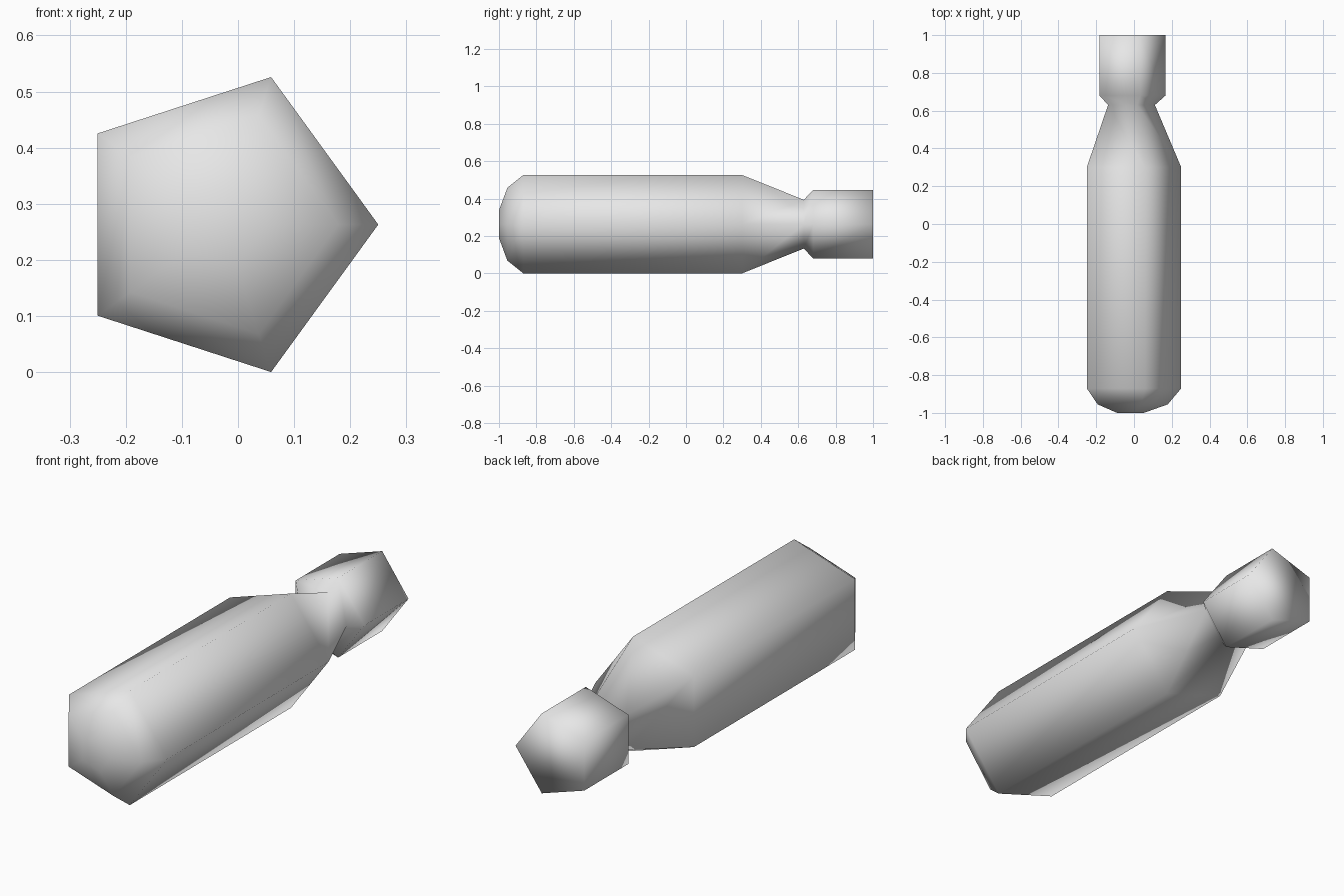
import bpy
import bmesh
from math import cos, sin, tau

cube = bpy.data.objects.get("Cube")
if cube:
    bpy.data.objects.remove(cube, do_unlink=True)

SIDES = 5
CENTRE_X, CENTRE_Z = -0.0264, 0.263

# Profile along the length, nose to tail: (y, radius)
PROFILE = [
    (-1.0, 0.078), (-0.955, 0.205), (-0.87, 0.2764),   # rounded nose
    (0.30, 0.2764), (0.63, 0.137),                     # body and taper
    (0.68, 0.193), (1.0, 0.193),                       # tail collar
]


def make_material(name, colour):
    mat = bpy.data.materials.new(name)
    mat.use_nodes = True
    mat.diffuse_color = colour
    mat.node_tree.nodes["Principled BSDF"].inputs["Base Color"].default_value = colour
    return mat


def lathe(name, profile, mat):
    """Loft a closed five-sided body along y."""
    bm = bmesh.new()
    rings = []
    for y, r in profile:
        angles = [tau * i / SIDES for i in range(SIDES)]
        rings.append([bm.verts.new((CENTRE_X + r * cos(a), y, CENTRE_Z + r * sin(a)))
                      for a in angles])
    for a, b in zip(rings, rings[1:]):
        for i in range(SIDES):
            j = (i + 1) % SIDES
            bm.faces.new((a[i], a[j], b[j], b[i]))
    bm.faces.new(rings[0])
    bm.faces.new(rings[-1])
    bmesh.ops.recalc_face_normals(bm, faces=bm.faces[:])
    for face in bm.faces:
        face.smooth = True
    mesh = bpy.data.meshes.new(name)
    bm.to_mesh(mesh)
    bm.free()
    mesh.materials.append(mat)
    obj = bpy.data.objects.new(name, mesh)
    bpy.context.collection.objects.link(obj)
    return obj


grey = make_material("light grey", (0.8, 0.8, 0.8, 1.0))
lathe("bomb_body", PROFILE, grey)
